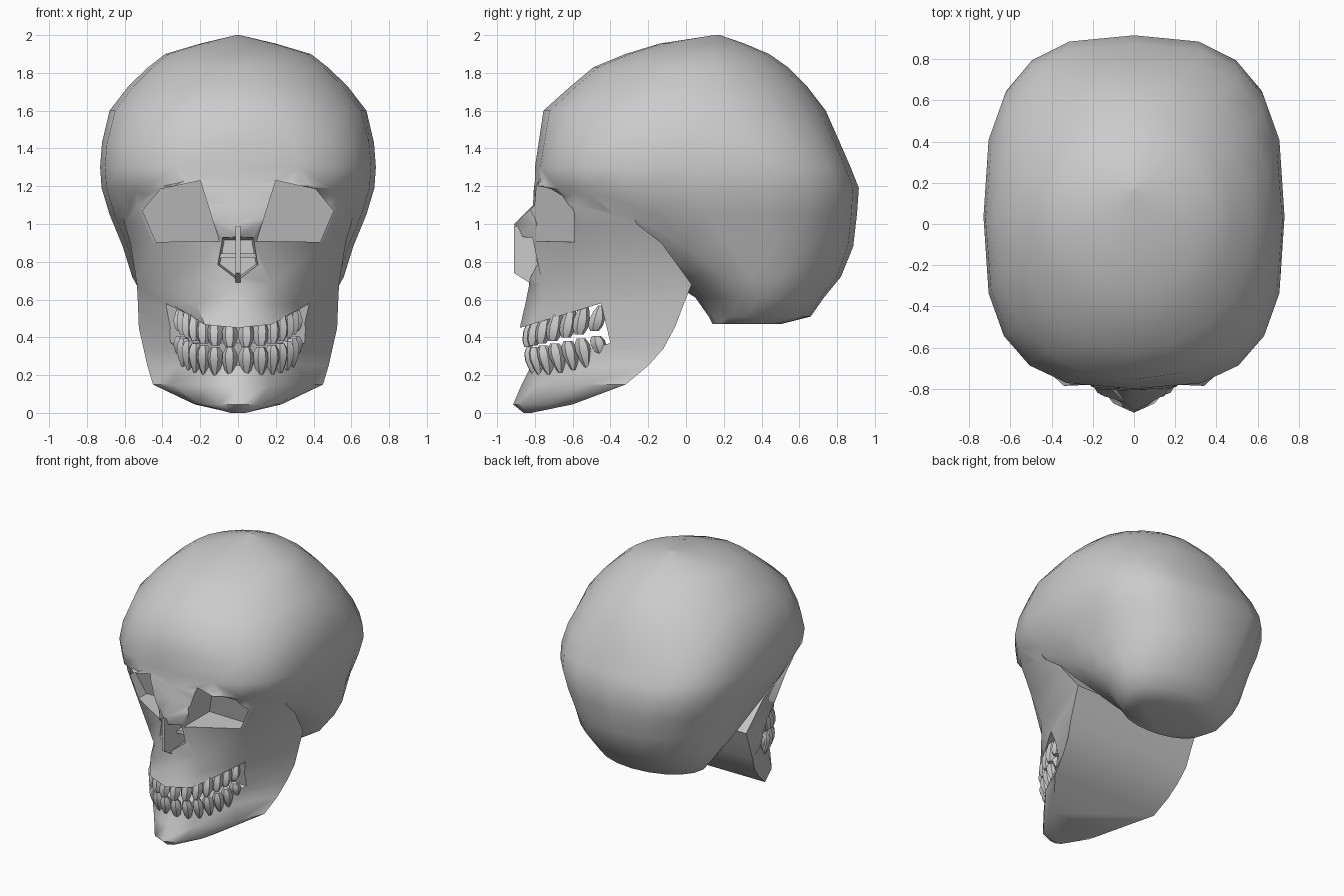
import bpy, bmesh
from math import sin, cos, pi, radians, atan2
from mathutils import Matrix, Vector

if "Cube" in bpy.data.objects:
    bpy.data.objects.remove(bpy.data.objects["Cube"])


def add_object(name, bm):
    bmesh.ops.recalc_face_normals(bm, faces=bm.faces[:])
    me = bpy.data.meshes.new(name)
    bm.to_mesh(me)
    bm.free()
    ob = bpy.data.objects.new(name, me)
    bpy.context.collection.objects.link(ob)
    return ob


def loft_into(bm, rings):
    loops = [[bm.verts.new(p) for p in r] for r in rings]
    n = len(loops[0])
    for a, b in zip(loops, loops[1:]):
        for i in range(n):
            j = (i + 1) % n
            bm.faces.new((a[i], a[j], b[j], b[i]))
    bm.faces.new(loops[0][::-1])
    bm.faces.new(loops[-1])


def loft(name, rings):
    bm = bmesh.new()
    loft_into(bm, rings)
    return add_object(name, bm)


def combine(target, other, operation):
    other.hide_render = True
    mod = target.modifiers.new("bool", 'BOOLEAN')
    mod.operation = operation
    mod.solver = 'EXACT'
    mod.object = other
    bpy.context.view_layer.objects.active = target
    bpy.ops.object.modifier_apply(modifier=mod.name)
    bpy.data.objects.remove(other)


def smooth(ob, angle):
    bpy.ops.object.select_all(action='DESELECT')
    ob.select_set(True)
    bpy.context.view_layer.objects.active = ob
    bpy.ops.object.shade_smooth_by_angle(angle=radians(angle))


def power(v, e):
    return abs(v) ** e * (1 if v >= 0 else -1)


# Braincase: z, front y, back y, half width, squareness
cranium_rings = [
    (0.47, 0.14, 0.50, 0.34, 2.0), (0.51, 0.12, 0.66, 0.42, 2.0),
    (0.61, 0.05, 0.73, 0.50, 2.0), (0.72, -0.12, 0.82, 0.56, 2.1),
    (0.88, -0.42, 0.885, 0.61, 2.3), (1.05, -0.64, 0.905, 0.68, 2.6),
    (1.19, -0.80, 0.915, 0.722, 2.8), (1.30, -0.80, 0.872, 0.73, 2.9),
    (1.43, -0.78, 0.815, 0.72, 2.7), (1.60, -0.755, 0.74, 0.68, 2.2),
    (1.73, -0.61, 0.64, 0.58, 2.05), (1.83, -0.49, 0.54, 0.475, 1.95),
    (1.90, -0.32, 0.44, 0.385, 1.85), (1.955, -0.14, 0.31, 0.20, 1.8),
    (2.00, 0.15, 0.18, 0.01, 2)]
N = 20
skull = loft("skull", [
    [(w * power(sin(2 * pi * i / N), 2 / e),
      (f + b) / 2 - (b - f) / 2 * power(cos(2 * pi * i / N), 2 / e), z)
     for i in range(N)] for z, f, b, w, e in cranium_rings])

# Face and solid jaw: z, front y, then three half-outline points
face_rings = [
    (0.00, -0.86, 0.02, -0.85, 0.04, -0.84, 0.03, -0.82),
    (0.045, -0.915, 0.10, -0.87, 0.20, -0.72, 0.23, -0.60),
    (0.15, -0.87, 0.17, -0.78, 0.36, -0.53, 0.45, -0.32),
    (0.25, -0.82, 0.15, -0.75, 0.31, -0.50, 0.48, -0.20),
    (0.34, -0.81, 0.17, -0.75, 0.31, -0.48, 0.50, -0.12),
    (0.45, -0.88, 0.17, -0.83, 0.32, -0.50, 0.525, -0.06),
    (0.58, -0.85, 0.22, -0.75, 0.36, -0.50, 0.53, -0.01),
    (0.68, -0.83, 0.18, -0.76, 0.38, -0.55, 0.535, 0.03),
    (0.90, -0.86, 0.13, -0.78, 0.45, -0.58, 0.57, -0.13),
    (1.00, -0.91, 0.11, -0.80, 0.50, -0.575, 0.60, -0.26),
    (1.10, -0.81, 0.20, -0.80, 0.53, -0.59, 0.62, -0.30),
    (1.20, -0.805, 0.34, -0.785, 0.54, -0.60, 0.62, -0.42),
    (1.27, -0.79, 0.20, -0.76, 0.45, -0.66, 0.60, -0.42)]
rings = []
for z, f, *p in face_rings:
    half = [(p[k], p[k + 1]) for k in (0, 2, 4)]
    outline = [(0, f)] + half + [(-x, y) for x, y in half[::-1]]
    rings.append([(x, y, z) for x, y in outline])
combine(skull, loft("face", rings), 'UNION')

# Eye sockets: cutters with a sloping back wall, mirrored
socket = [(0.20, 1.23), (0.41, 1.185), (0.505, 1.07), (0.435, 0.905), (0.10, 0.91)]
for s in (1, -1):
    cut = loft("socket_cutter", [
        [(s * x, y - slope * (z - 0.905), z) for x, z in socket]
        for y, slope in ((-1.0, 0), (-0.49, 0.25))])
    combine(skull, cut, 'DIFFERENCE')

# Nasal opening
nose = [(-0.09, 0.94), (0.09, 0.94), (0.12, 0.78), (0, 0.69), (-0.12, 0.78)]
combine(skull, loft("nose_cutter", [
    [(x * k, y, 0.82 + (z - 0.82) * k) for x, z in nose]
    for y, k in ((-1.0, 1.0), (-0.64, 0.8))]), 'DIFFERENCE')

# Open mouth notch
mouth = [(-1.1, 0.45), (-0.88, 0.45), (-0.45, 0.58), (-0.40, 0.37),
         (-0.82, 0.25), (-1.1, 0.25)]
combine(skull, loft("mouth_cutter", [[(x, y, z) for y, z in mouth]
                                     for x in (-1, 1)]), 'DIFFERENCE')
smooth(skull, 50)

# Nasal septum and side cartilage shelves
septum = [(-0.91, 0.99), (-0.91, 0.74), (-0.83, 0.69), (-0.62, 0.72), (-0.62, 0.97)]
loft("nasal_septum", [[(x, y, z) for y, z in septum] for x in (-0.012, 0.012)])
for s in (1, -1):
    loft("nasal_shelf", [[(s * x, y, z) for x, y in
                          ((0.0, -0.76), (0.10, -0.74), (0.10, -0.62), (0.0, -0.62))]
                         for z in (0.82, 0.845)])

# Teeth: six-sided tapered pegs along the dental arch
arch = [(0.043, -0.835), (0.12, -0.81), (0.18, -0.765), (0.225, -0.705),
        (0.26, -0.635), (0.285, -0.565), (0.30, -0.485)]
peg = [(0.0, 0.55), (0.2, 0.95), (0.45, 1.0), (0.75, 0.7), (1.0, 0.25)]


def teeth(name, tip, rise, height, direction, inset):
    bm = bmesh.new()
    for x, y in arch:
        for s in (1, -1):
            px, py = s * x, y + inset
            z0 = tip + rise * (y + 0.835)
            h = height * (0.75 if y > -0.52 else 1)
            turn = Matrix.Rotation(atan2(s * x, -0.18 - y), 3, 'Z')
            tooth = []
            for t, r in peg:
                ring = []
                for i in range(6):
                    a = pi * i / 3
                    v = turn @ Vector((0.041 * r * cos(a), 0.044 * r * sin(a), 0))
                    ring.append((px + v.x, py + v.y + 0.03 * t, z0 + direction * h * t))
                tooth.append(ring)
            loft_into(bm, tooth)
    smooth(add_object(name, bm), 40)


teeth("upper_teeth", 0.35, 0.24, 0.18, 1, 0.0)
teeth("lower_teeth", 0.345, 0.18, 0.155, -1, 0.01)
